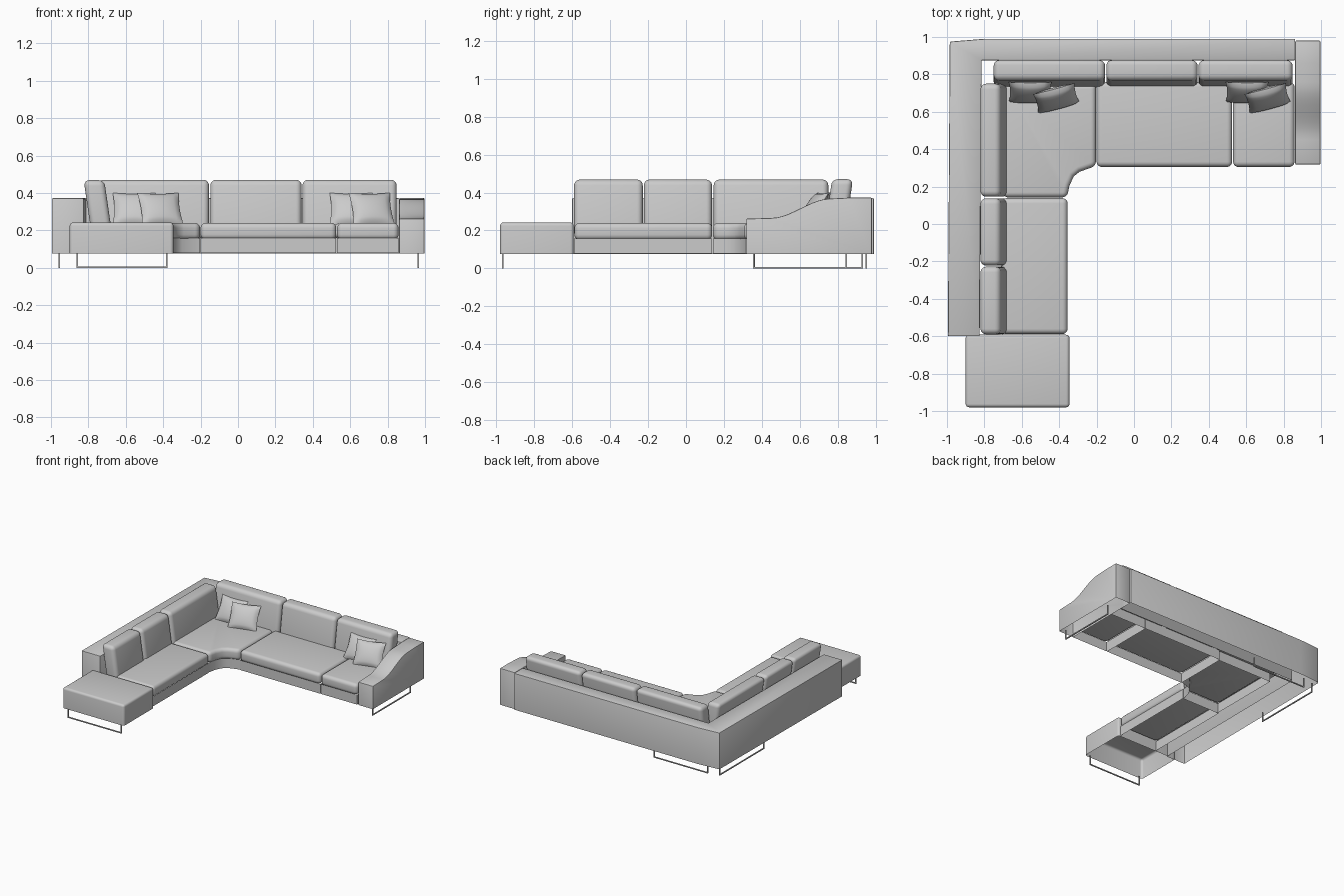
import bpy, bmesh, math
from mathutils import Vector, Matrix

if "Cube" in bpy.data.objects:
    bpy.data.objects.remove(bpy.data.objects["Cube"])


def finish(name, bm, bevel=0.0, segs=4):
    """Round the sharp edges and turn the bmesh into a smooth object."""
    bmesh.ops.recalc_face_normals(bm, faces=bm.faces)
    if bevel:
        sharp = [e for e in bm.edges if e.calc_face_angle(0) > math.radians(38)]
        bmesh.ops.bevel(bm, geom=sharp, offset=bevel, segments=segs,
                        profile=0.5, affect='EDGES', clamp_overlap=True)
    me = bpy.data.meshes.new(name)
    bm.to_mesh(me)
    bm.free()
    ob = bpy.data.objects.new(name, me)
    bpy.context.collection.objects.link(ob)
    bpy.ops.object.select_all(action='DESELECT')
    bpy.context.view_layer.objects.active = ob
    ob.select_set(True)
    bpy.ops.object.shade_smooth_by_angle(angle=math.radians(35))
    return ob


def prism(name, pts, lo, hi, axis='z', bevel=0.0, segs=4, no_bottom=False,
          no_top=False, shear=(0, 0)):
    """Extrude an outline along z or x; can be open below/above and leaning."""
    bm = bmesh.new()
    place = (lambda a, b: (a, b, lo)) if axis == 'z' else (lambda a, b: (lo, a, b))
    f = bm.faces.new([bm.verts.new(place(*p)) for p in pts])
    ext = bmesh.ops.extrude_face_region(bm, geom=[f])
    step = Vector((0, 0, hi - lo)) if axis == 'z' else Vector((hi - lo, 0, 0))
    for v in ext['geom']:
        if isinstance(v, bmesh.types.BMVert):
            v.co += step
            v.co.x += shear[0]
            v.co.y += shear[1]
    bmesh.ops.recalc_face_normals(bm, faces=bm.faces)
    bm.normal_update()
    gone = [f for f in bm.faces if (no_bottom and f.normal.z < -0.9)
            or (no_top and f.normal.z > 0.9)]
    bmesh.ops.delete(bm, geom=gone, context='FACES')
    return finish(name, bm, bevel, segs)


def rect(x0, x1, y0, y1):
    return [(x0, y0), (x1, y0), (x1, y1), (x0, y1)]


# Low L-shaped back, hollow underneath
prism("back_frame", [(-0.995, -0.6), (-0.825, -0.6), (-0.815, 0.875), (0.862, 0.875),
                     (0.862, 0.99), (-0.80, 0.99), (-0.985, 0.975)],
      0.075, 0.372, bevel=0.006, segs=2, no_bottom=True)

# Right arm with an S-shaped sloping top
slope = []
for i in range(11):
    t = i / 10
    slope.append((0.45 + 0.31 * t, 0.266 + 0.102 * (t * t * (3 - 2 * t))))
prism("right_arm", [(0.318, 0.075), (0.318, 0.262)] + slope +
      [(0.86, 0.373), (0.98, 0.373), (0.98, 0.075)],
      0.862, 0.997, axis='x', bevel=0.006, segs=2, no_bottom=True)

# Footrest block at the open end
prism("end_ottoman", rect(-0.9, -0.345, -0.98, -0.592), 0.075, 0.242,
      bevel=0.018, no_bottom=True)


# Seat modules: open base frame with a cushion above
def corner(i):
    return [(-0.70, 0.142), (-0.358 - i, 0.142), (-0.345 - i, 0.205),
            (-0.322 - i, 0.255), (-0.29 - i, 0.28 + i), (-0.203, 0.31 + i),
            (-0.203, 0.75), (-0.70, 0.75)]


seats = {
    "left_seat": (rect(-0.71, -0.355, -0.588, 0.138), rect(-0.71, -0.362, -0.59, 0.138)),
    "corner_seat": (corner(0), corner(0.008)),
    "middle_seat": (rect(-0.2, 0.525, 0.305, 0.76), rect(-0.2, 0.525, 0.312, 0.76)),
    "right_seat": (rect(0.53, 0.858, 0.305, 0.76), rect(0.53, 0.858, 0.312, 0.76)),
}
for name, (top, base) in seats.items():
    prism(name + "_cushion", top, 0.15, 0.24, bevel=0.028, segs=5)
    prism(name + "_base", base, 0.078, 0.158, no_bottom=True, no_top=True)

# Back cushions along the rear, leaning backwards
for i, (a, b) in enumerate([(-0.75, -0.155), (-0.148, 0.34), (0.345, 0.848)]):
    prism(f"rear_back_cushion_{i + 1}", rect(a, b, 0.725, 0.835), 0.16, 0.47,
          bevel=0.03, segs=5, shear=(0, 0.045))

# Back cushions along the left side
for i, (a, b) in enumerate([(-0.59, -0.228), (-0.222, 0.137), (0.146, 0.75)]):
    prism(f"left_back_cushion_{i + 1}", rect(-0.78, -0.67, a, b), 0.16, 0.468,
          bevel=0.03, segs=5, shear=(-0.045, 0))


# Throw pillows: two bulged sheets sharing a thin pinched rim
def pillow(name, loc, turn, size=0.23, thick=0.035):
    bm = bmesh.new()
    n = 12
    for side in (-1, 1):
        grid = []
        for i in range(n + 1):
            for j in range(n + 1):
                u, w = 2 * i / n - 1, 2 * j / n - 1
                x = u * (1 - 0.07 * (1 - w * w)) * size / 2
                z = w * (1 - 0.07 * (1 - u * u)) * size / 2 * 0.88
                y = side * thick * ((1 - u * u) * (1 - w * w)) ** 0.45
                grid.append(bm.verts.new((x, y, z)))
        for i in range(n):
            for j in range(n):
                k = i * (n + 1) + j
                bm.faces.new([grid[k], grid[k + 1], grid[k + n + 2], grid[k + n + 1]])
    bmesh.ops.remove_doubles(bm, verts=bm.verts, dist=1e-5)
    bm.transform(Matrix.Translation(loc) @ Matrix.Rotation(math.radians(turn), 4, 'Z')
                 @ Matrix.Rotation(math.radians(-32), 4, 'X'))
    finish(name, bm)


for side, x in (("left", -0.555), ("right", 0.605)):
    pillow(side + "_pillow_behind", (x, 0.705, 0.315), 0)
    pillow(side + "_pillow_front", (x + 0.14 - 0.03 * (side == "right"), 0.672, 0.315), 15)


# Thin sled legs: a U of square bar
def sled(name, p, q):
    p, q = Vector(p), Vector(q)
    r = 0.004
    bm = bmesh.new()
    up = Vector((0, 0, 0.08))
    for a, b in ((p, q), (p, p + up), (q, q + up)):
        lo = [min(a[k], b[k]) - r for k in range(3)]
        hi = [max(a[k], b[k]) + r for k in range(3)]
        lo[2], hi[2] = lo[2] + r, max(hi[2] - r, 2 * r)
        lo[2] = max(lo[2], 0)
        mid = [(lo[k] + hi[k]) / 2 for k in range(3)]
        dim = [hi[k] - lo[k] for k in range(3)]
        bmesh.ops.create_cube(bm, size=1, matrix=Matrix.Translation(mid)
                              @ Matrix.Diagonal((*dim, 1)))
    finish(name, bm)


sled("ottoman_leg", (-0.86, -0.965, 0), (-0.38, -0.965, 0))
sled("rear_leg", (-0.86, 0.95, 0), (-0.38, 0.95, 0))
sled("left_leg", (-0.955, 0.36, 0), (-0.955, 0.93, 0))
sled("right_arm_leg", (0.965, 0.358, 0), (0.965, 0.845, 0))
